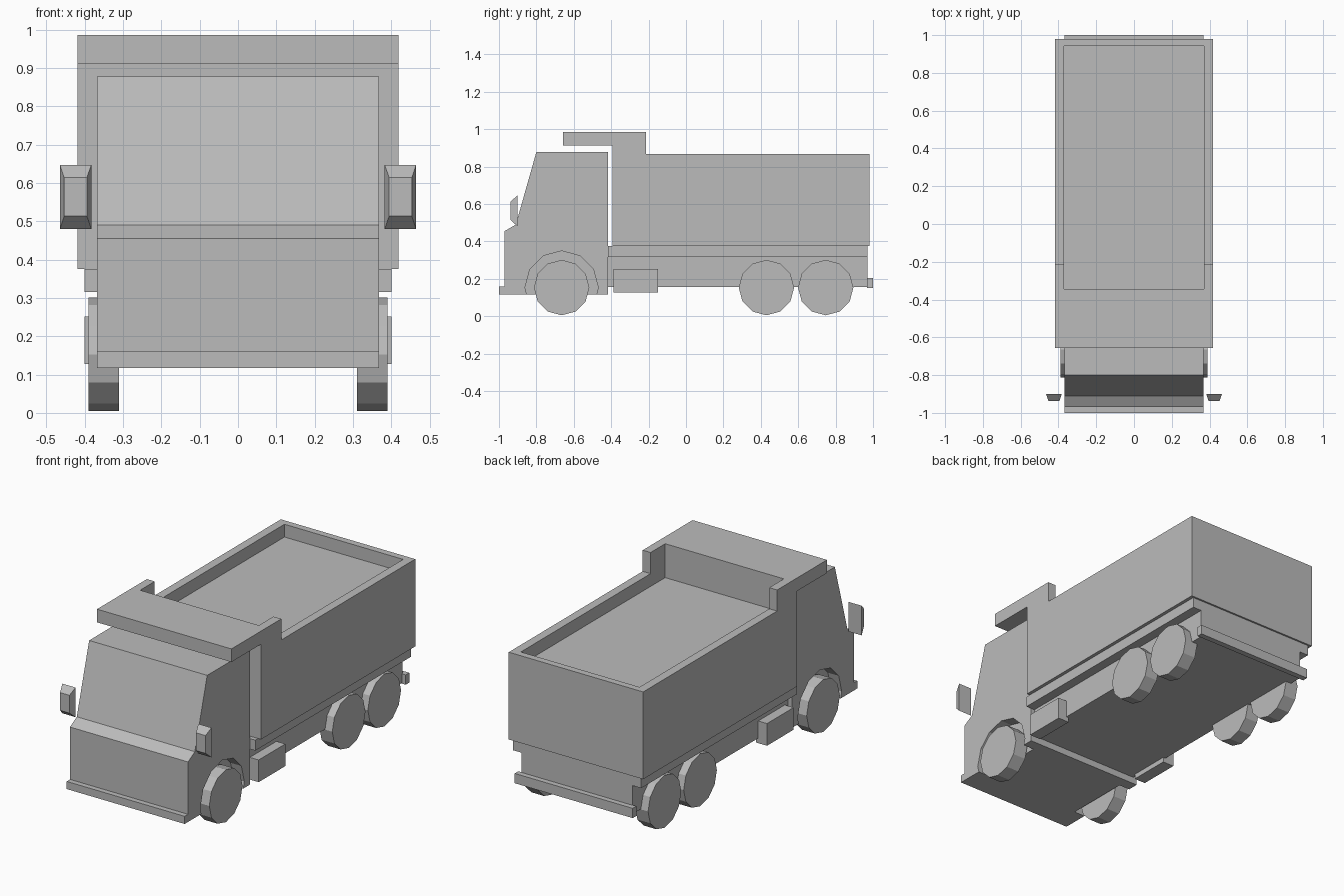
import bpy, bmesh, math
from mathutils import Matrix, Vector

cube = bpy.data.objects.get("Cube")
if cube:
    bpy.data.objects.remove(cube, do_unlink=True)

GREY = (0.5, 0.5, 0.5, 1)
paint = bpy.data.materials.new("plain_grey")
paint.use_nodes = True
paint.diffuse_color = GREY
for node in paint.node_tree.nodes:
    if node.type == "BSDF_PRINCIPLED":
        node.inputs["Base Color"].default_value = GREY


def finish(name, bm):
    bmesh.ops.recalc_face_normals(bm, faces=bm.faces)
    mesh = bpy.data.meshes.new(name)
    bm.to_mesh(mesh)
    bm.free()
    mesh.materials.append(paint)
    obj = bpy.data.objects.new(name, mesh)
    bpy.context.collection.objects.link(obj)
    return obj


def box(name, x, y, z):
    """Box spanning the given (low, high) ranges."""
    bm = bmesh.new()
    bmesh.ops.create_cube(bm, size=1)
    for v in bm.verts:
        v.co = Vector(r[0] if c < 0 else r[1] for c, r in zip(v.co, (x, y, z)))
    return finish(name, bm)


def side_extrusion(name, profile, half):
    """Extrude a (y, z) outline across the width."""
    bm = bmesh.new()
    face = bm.faces.new([bm.verts.new((-half, y, z)) for y, z in profile])
    out = bmesh.ops.extrude_face_region(bm, geom=[face])["geom"]
    bmesh.ops.translate(bm, vec=(2 * half, 0, 0),
                        verts=[g for g in out if isinstance(g, bmesh.types.BMVert)])
    return finish(name, bm)


def disc(name, radius, x0, x1, y, z):
    """Twelve-sided cylinder with its axle along x."""
    bm = bmesh.new()
    bmesh.ops.create_cone(bm, cap_ends=True, segments=12, radius1=radius,
                          radius2=radius, depth=abs(x1 - x0))
    bmesh.ops.rotate(bm, verts=bm.verts, matrix=Matrix.Rotation(math.pi / 2, 3, "Y"))
    bmesh.ops.translate(bm, verts=bm.verts, vec=((x0 + x1) / 2, y, z))
    return finish(name, bm)


def cut(target, cutter):
    """Subtract the cutter and discard it."""
    cutter.hide_render = True
    mod = target.modifiers.new("cut", "BOOLEAN")
    mod.operation = "DIFFERENCE"
    mod.solver = "EXACT"
    mod.object = cutter
    bpy.context.view_layer.objects.active = target
    bpy.ops.object.modifier_apply(modifier=mod.name)
    bpy.data.objects.remove(cutter, do_unlink=True)


AXLE_Z = 0.153
FRONT_AXLE = -0.665

# Cab with raked windscreen and bumper lip
cab = side_extrusion("cab", [
    (-1, 0.117), (-1, 0.16), (-0.97, 0.16), (-0.97, 0.455), (-0.91, 0.49),
    (-0.80, 0.878), (-0.417, 0.878), (-0.417, 0.117)], 0.368)

# Tipper body with cab canopy, hollowed from above
body = side_extrusion("tipper_body", [
    (-0.392, 0.375), (-0.392, 0.912), (-0.657, 0.912), (-0.657, 0.986),
    (-0.213, 0.986), (-0.213, 0.867), (0.98, 0.867), (0.98, 0.375)], 0.419)
cut(body, box("load_space", (-0.37, 0.37), (-0.343, 0.942), (0.795, 1.2)))

# Chassis, side rails and rear bumper
box("chassis", (-0.345, 0.345), (-0.417, 0.97), (0.155, 0.316))
box("body_rail", (-0.40, 0.40), (-0.417, 0.97), (0.316, 0.375))
box("rear_bumper", (-0.368, 0.368), (0.968, 1.0), (0.15, 0.205))

for side, s in (("left", 1), ("right", -1)):
    # Wheel arch recess and wheels
    cut(cab, disc("arch", 0.196, s * 0.30, s * 0.45, FRONT_AXLE, AXLE_Z))
    for label, y in (("front", FRONT_AXLE), ("middle", 0.43), ("rear", 0.747)):
        disc(f"{label}_wheel_{side}", 0.148, s * 0.31, s * 0.39, y, AXLE_Z)

    # Side tank
    box(f"side_tank_{side}", sorted((s * 0.33, s * 0.40)), (-0.387, -0.15), (0.127, 0.252))

    # Mirror tapering to its front face
    mirror = box(f"mirror_{side}", sorted((s * 0.383, s * 0.465)), (-0.937, -0.90), (0.48, 0.647))
    for v in mirror.data.vertices:
        if v.co.y < -0.92:
            v.co.x = s * 0.424 + (v.co.x - s * 0.424) * 0.72
            v.co.z = 0.564 + (v.co.z - 0.564) * 0.6
